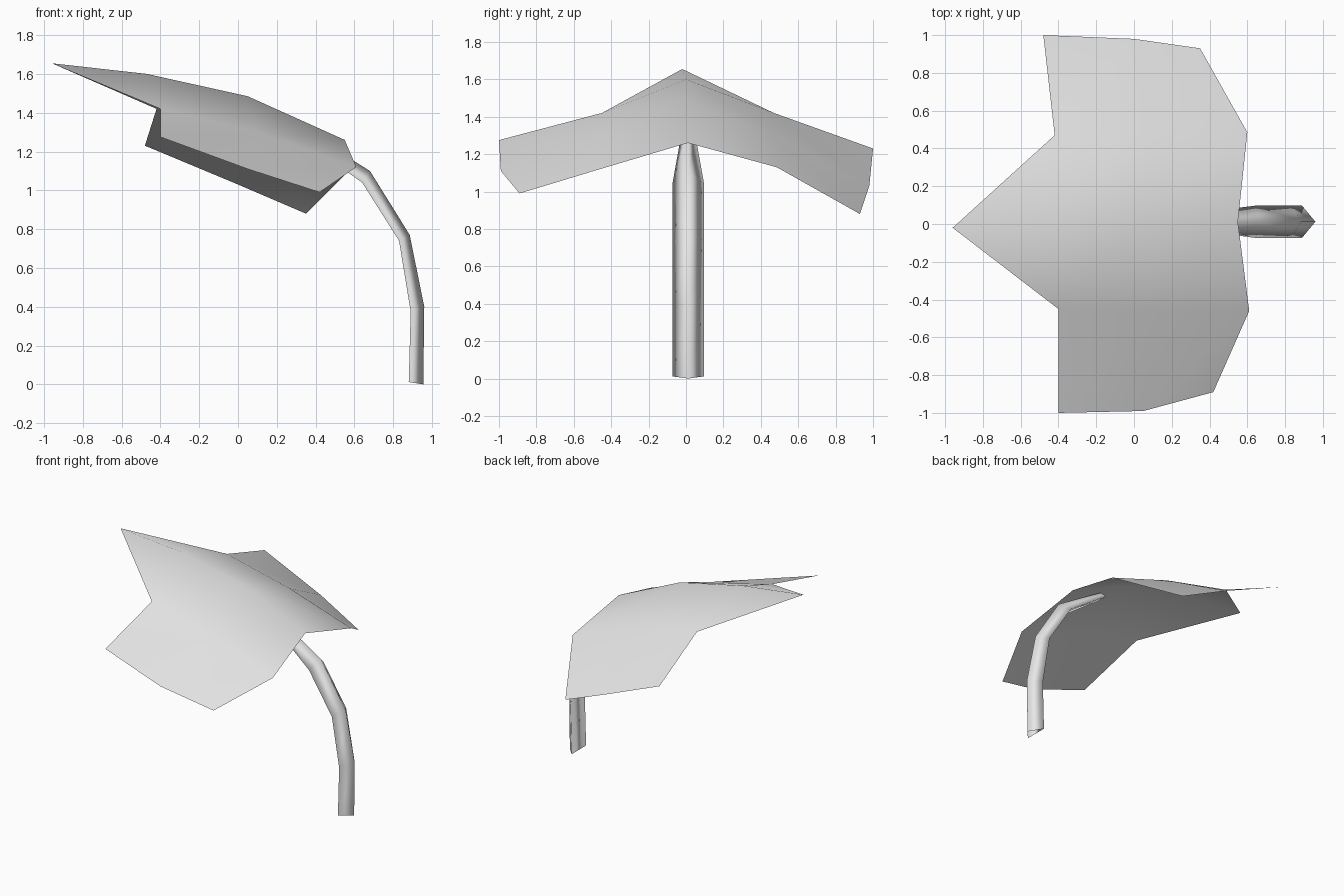
import bpy
import bmesh
from mathutils import Vector

default_cube = bpy.data.objects.get("Cube")
if default_cube:
    bpy.data.objects.remove(default_cube, do_unlink=True)


def make_material(name, colour):
    material = bpy.data.materials.new(name)
    material.use_nodes = True
    material.diffuse_color = colour
    shader = material.node_tree.nodes["Principled BSDF"]
    shader.inputs["Base Color"].default_value = colour
    return material


def finish_object(name, bm, material):
    """Turn the bmesh into a smooth shaded object with one material."""
    for face in bm.faces:
        face.smooth = True
    mesh = bpy.data.meshes.new(name)
    bm.to_mesh(mesh)
    bm.free()
    mesh.materials.append(material)
    obj = bpy.data.objects.new(name, mesh)
    bpy.context.collection.objects.link(obj)
    return obj


def bridge(bm, first, second, closed=False):
    """Join two rows of vertices with quads."""
    count = len(first)
    for i in range(count if closed else count - 1):
        j = (i + 1) % count
        bm.faces.new((first[i], second[i], second[j], first[j]))


pale_grey = make_material("pale_grey", (0.8, 0.8, 0.8, 1))

# Leaf blade: cross rows from the tip side to the stem side, then a pointed tip
leaf_rows = [
    [(-0.40, -1, 1.275), (-0.40, -0.45, 1.42), (-0.47, 0, 1.6), (-0.42, 0.47, 1.42), (-0.48, 1, 1.23)],
    [(0.05, -0.99, 1.11), (0.1, -0.46, 1.3), (0.05, 0, 1.485), (0.1, 0.47, 1.3), (0, 0.98, 1.03)],
    [(0.42, -0.89, 0.99), (0.61, -0.46, 1.12), (0.55, 0.01, 1.26), (0.6, 0.485, 1.13), (0.35, 0.93, 0.88)],
]
bm = bmesh.new()
rows = [[bm.verts.new(point) for point in row] for row in leaf_rows]
for near_row, far_row in zip(rows, rows[1:]):
    bridge(bm, near_row, far_row)
tip = bm.verts.new((-0.96, -0.02, 1.655))
middle = rows[0]
for a, b in ((middle[1], middle[2]), (middle[2], middle[3])):
    bm.faces.new((tip, a, b))
finish_object("leaf_blade", bm, pale_grey)

# Stem: three-sided tube, flat inside and ridged outside, narrowing under the leaf
# Each ring holds the inner x and z, the outer x and z, and the half width
stem_rings = [
    (0.88, 0.012, 0.955, 0, 0.085),
    (0.89, 0.375, 0.96, 0.4, 0.085),
    (0.83, 0.74, 0.885, 0.77, 0.085),
    (0.64, 1.04, 0.68, 1.10, 0.085),
    (0.29, 1.29, 0.31, 1.33, 0.04),
]
stem_y = 0.012
bm = bmesh.new()
rings = []
for inner_x, inner_z, outer_x, outer_z, half in stem_rings:
    corners = (
        Vector((inner_x, stem_y - half, inner_z)),
        Vector((outer_x, stem_y, outer_z)),
        Vector((inner_x, stem_y + half, inner_z)),
    )
    rings.append([bm.verts.new(corner) for corner in corners])
for lower, upper in zip(rings, rings[1:]):
    bridge(bm, lower, upper, closed=True)
bmesh.ops.recalc_face_normals(bm, faces=bm.faces)
finish_object("stem", bm, pale_grey)
